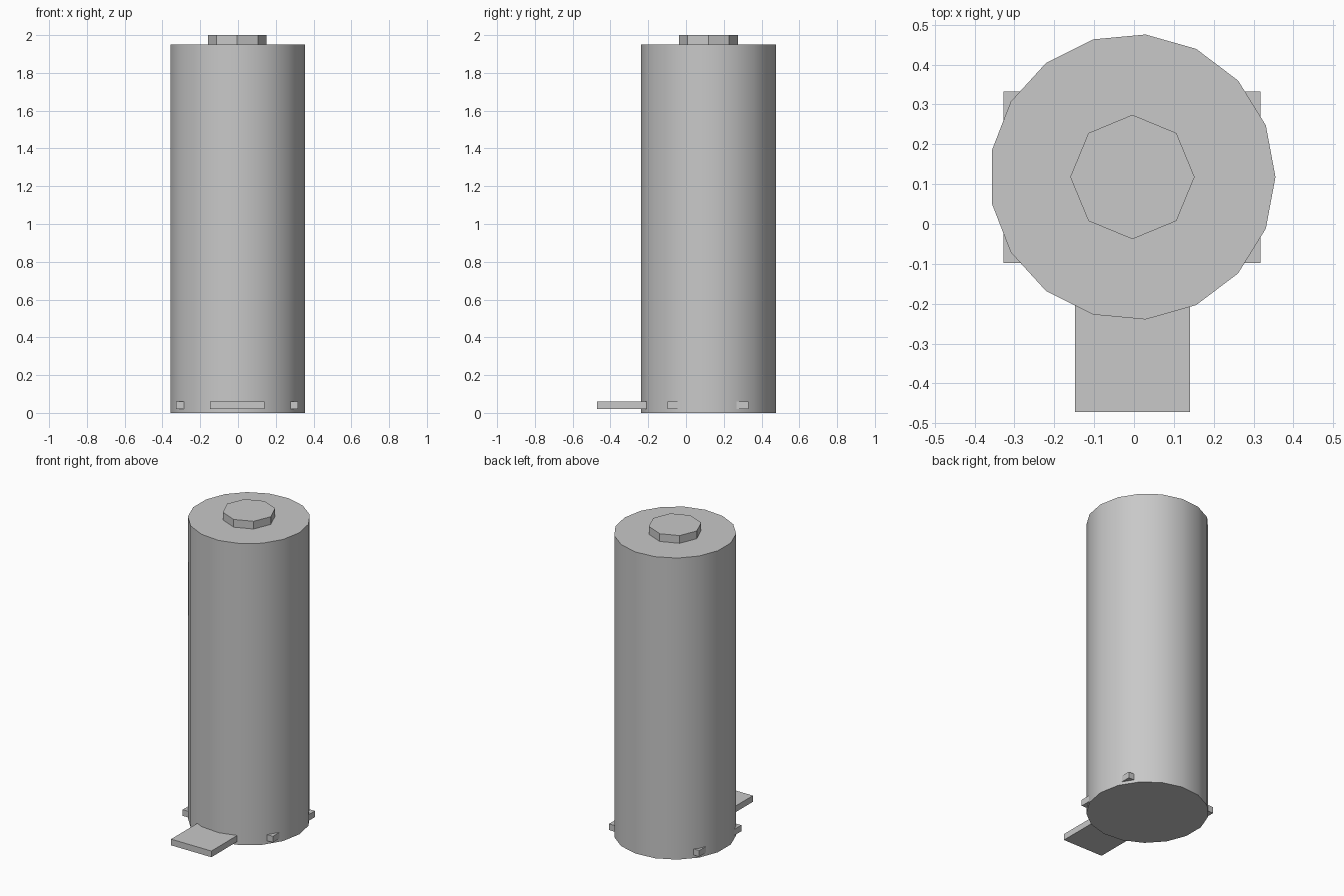
import bpy
import math

old = bpy.data.objects.get("Cube")
if old:
    bpy.data.objects.remove(old, do_unlink=True)

GREY = (0.58, 0.58, 0.58, 1.0)
grey = bpy.data.materials.new("plain grey")
grey.use_nodes = True
grey.diffuse_color = GREY
grey.node_tree.nodes["Principled BSDF"].inputs["Base Color"].default_value = GREY

CENTRE_X, CENTRE_Y = -0.004, 0.118


def finish(name):
    obj = bpy.context.object
    obj.name = name
    obj.data.materials.append(grey)
    return obj


def prism(name, sides, radius, bottom, top, first_angle):
    """Upright prism with its first corner at first_angle, measured from +x."""
    bpy.ops.mesh.primitive_cylinder_add(
        vertices=sides, radius=radius, depth=top - bottom,
        location=(CENTRE_X, CENTRE_Y, (bottom + top) / 2),
        # the primitive starts with a corner on +y
        rotation=(0, 0, first_angle - math.pi / 2))
    bpy.ops.object.transform_apply(location=False, rotation=True, scale=False)
    return finish(name)


def box(name, low, high):
    """Axis-aligned box between two opposite corners."""
    bpy.ops.mesh.primitive_cube_add(
        size=1, location=[(a + b) / 2 for a, b in zip(low, high)])
    bpy.context.object.scale = [b - a for a, b in zip(low, high)]
    bpy.ops.object.transform_apply(location=False, rotation=False, scale=True)
    return finish(name)


# Tall smooth body and flat-sided cap
prism("body", 17, 0.359, 0.0, 1.95, 0)
bpy.ops.object.shade_smooth_by_angle(angle=math.radians(30))
prism("top_cap", 8, 0.156, 1.94, 2.0, 0)

# Base plate, whose corners stick out of the body, and the front pedal
box("base_plate", (-0.327, -0.098, 0.02), (0.318, 0.332, 0.06))
box("pedal", (-0.148, -0.472, 0.02), (0.14, -0.12, 0.06))
